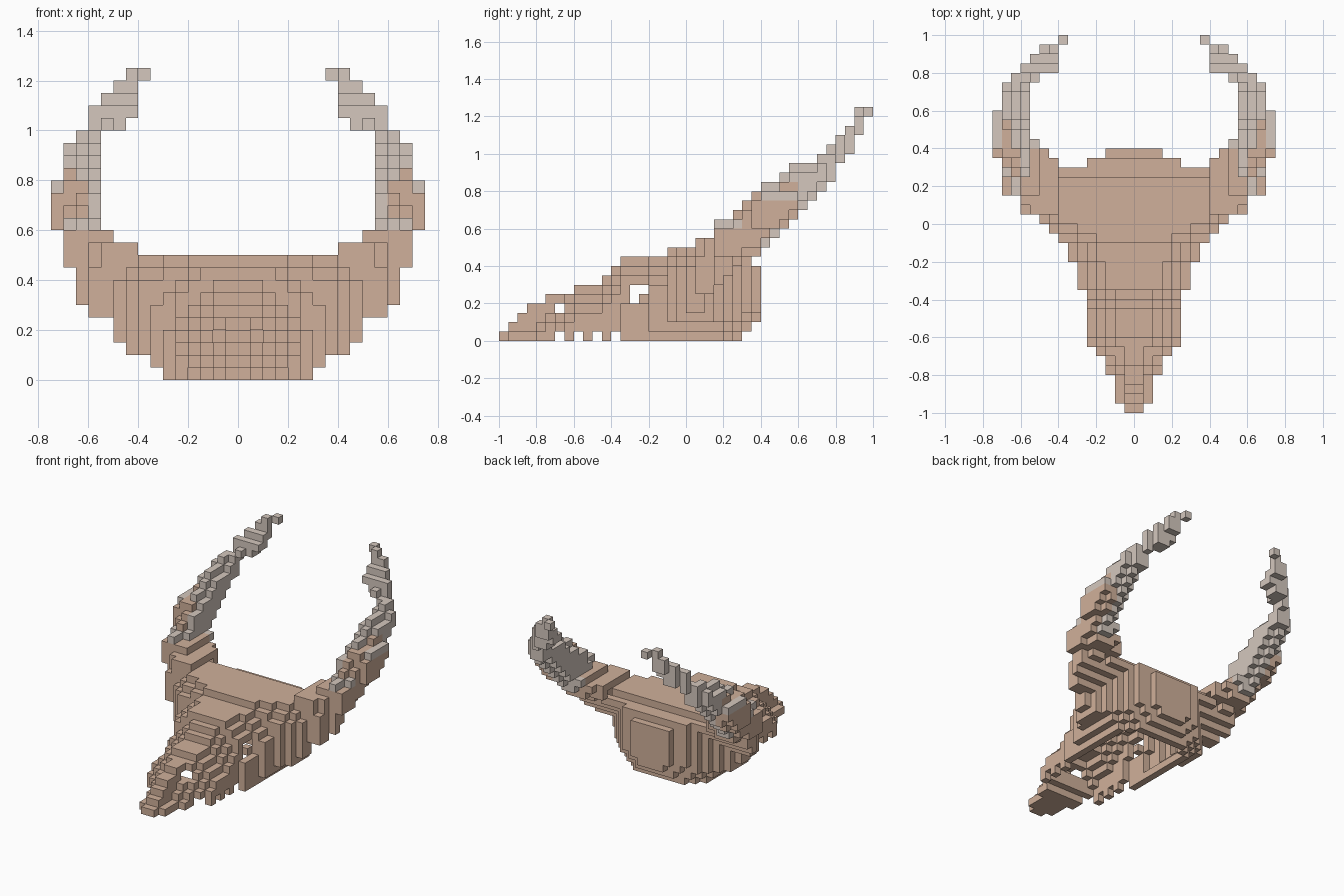
import bpy, bmesh
from mathutils import Vector

U = 0.05  # block size

old = bpy.data.objects.get("Cube")
if old:
    bpy.data.objects.remove(old)


def material(name, rgb):
    m = bpy.data.materials.new(name)
    m.use_nodes = True
    m.diffuse_color = (*rgb, 1)
    bsdf = m.node_tree.nodes["Principled BSDF"]
    bsdf.inputs["Base Color"].default_value = (*rgb, 1)
    bsdf.inputs["Roughness"].default_value = 0.9
    return m


BONE = material("bone brown", (0.63, 0.435, 0.325))
HORN = material("horn grey", (0.66, 0.575, 0.515))


def steps(pairs):
    """Expand (value, count) pairs into a list."""
    return [v for v, c in pairs for _ in range(c)]


# Profiles in blocks: half width and roof height from snout to back, half width by height
WIDTH = steps([(1, 1), (2, 3), (3, 2), (4, 1), (5, 6), (6, 3), (7, 2), (8, 1),
               (9, 1), (10, 1), (12, 2), (14, 10)])
ROOF = steps([(1, 1), (2, 1), (3, 1), (4, 2), (5, 3), (6, 3), (7, 1), (8, 1),
              (9, 5), (10, 7), (9, 2), (8, 6)])
BOWL = [6, 7, 9, 10, 10, 12, 13, 13, 13, 14, 14]


def half_width(j, k):
    w = min(WIDTH[j], BOWL[k])
    depth = ROOF[j] - k
    if j < 18 and k > 0:
        # ridged nose
        w = max(1, min(w, WIDTH[j] - max(0, 4 - depth)))
    elif 18 <= j < 22:
        # forehead corners
        w = min(w, WIDTH[j] - max(0, 3 - depth) * (22 - j) // 2)
    if 13 <= j < 16 and k in (4, 5):
        # eye recess above the cheekbone
        w = min(w, 5)
    return w


def back_limit(i, k):
    """Rounded braincase."""
    low = 0.15 * max(0, 3.5 - k) ** 2
    limit = round(28.2 - 0.07 * (i + 0.5) ** 2 - low)
    if k >= 5:
        limit = max(limit, min(k + 18, 26 if i < 9 else 25))
    return limit


def in_skull(i, j, k):
    roof = 11 if (i >= 8 and 21 <= j < 26) else ROOF[j]
    return 0 <= k < roof and j < back_limit(i, k) and i < half_width(j, k)


skull = {(i, j, k) for i in range(15) for j in range(30) for k in range(11)
         if in_skull(i, j, k)}

# Horn slices from the root: inner x, outer x, low z, high z in blocks
HORN_START = 23
HORN_SLICES = [
    (9, 14, 7, 13), (9, 14, 7, 13), (9, 14, 8, 14), (8, 14, 9, 15), (9, 15, 9, 16),
    (10, 15, 10, 17), (11, 15, 11, 17), (11, 15, 12, 18), (11, 15, 13, 19),
    (11, 14, 14, 19), (11, 14, 15, 19), (11, 14, 16, 20), (9, 13, 17, 21),
    (8, 12, 19, 22), (8, 11, 20, 23), (8, 10, 22, 25), (7, 8, 24, 25)]
# Horn outline from the front, by height
INNER = steps([(8, 11), (10, 1), (11, 8), (9, 1), (8, 3), (7, 1)])
OUTER = steps([(13, 9), (14, 3), (15, 4), (14, 4), (12, 2), (11, 1), (10, 1), (9, 1)])

horn = set()
for n, (x0, x1, z0, z1) in enumerate(HORN_SLICES):
    for k in range(z0, z1):
        lo, hi = max(x0, INNER[k]), min(x1, OUTER[k])
        if k in (z0, z1 - 1) and z1 - z0 > 3 and hi - lo > 2:
            lo, hi = lo + (n != 3), hi - 1
        horn |= {(i, HORN_START + n, k) for i in range(lo, hi)}
horn -= skull


def hollow(i, j, k):
    """Inside of the one-block shell, open underneath."""
    around = [(i + 1, j, k), (i, j + 1, k), (i, j - 1, k), (i, j, k + 1)]
    if k > 0:
        around.append((i, j, k - 1))
    return j > 6 and i < 9 and all(c in skull or c in horn for c in around)


def opening(j, k):
    """Gaps between teeth, eye sockets and nostrils."""
    return (k == 0 and j in (6, 8, 10, 12)) or \
        (j, k) in ((14, 4), (14, 5), (15, 5), (6, 3))


skull = {c for c in skull if not hollow(*c) and not opening(c[1], c[2])}
solid = skull | horn


def horn_is_grey(i, j, k):
    if i >= 13 and k < 17:
        return j >= 32 or (i == 14 and k == 15) or (k == 12 and j < 26)
    return j >= 30 or (j >= 28 and i < 13) or (i == 11 and k >= 12) or \
        (k == 12 and i >= 12)


SIDES = [Vector(d) for d in ((1, 0, 0), (-1, 0, 0), (0, 1, 0),
                             (0, -1, 0), (0, 0, 1), (0, 0, -1))]


def build(name, cells, signs, grey=None):
    """Skin the exposed block sides on the given sides of the middle."""
    bm = bmesh.new()
    verts = {}

    def vert(p):
        key = tuple(round(c * 2) for c in p)
        if key not in verts:
            verts[key] = bm.verts.new((p.x * U, p.y * U - 1, p.z * U))
        return verts[key]

    for s in signs:
        for i, j, k in sorted(cells):
            centre = Vector((s * (i + 0.5), j + 0.5, k + 0.5))
            for d in SIDES:
                ni = i + int(d.x) * s
                if (max(ni, 0), j + int(d.y), k + int(d.z)) in solid:
                    continue
                a = Vector((d.y, d.z, d.x))
                b = d.cross(a)
                c = centre + d / 2
                f = bm.faces.new([vert(c + (a * p + b * q) / 2)
                                  for p, q in ((-1, -1), (1, -1), (1, 1), (-1, 1))])
                f.material_index = int(bool(grey and grey(i, j, k)))
    mesh = bpy.data.meshes.new(name)
    bm.to_mesh(mesh)
    bm.free()
    mesh.materials.append(BONE)
    if grey:
        mesh.materials.append(HORN)
    obj = bpy.data.objects.new(name, mesh)
    bpy.context.collection.objects.link(obj)


build("skull", skull, (1, -1))
build("left_horn", horn, (1,), horn_is_grey)
build("right_horn", horn, (-1,), horn_is_grey)
